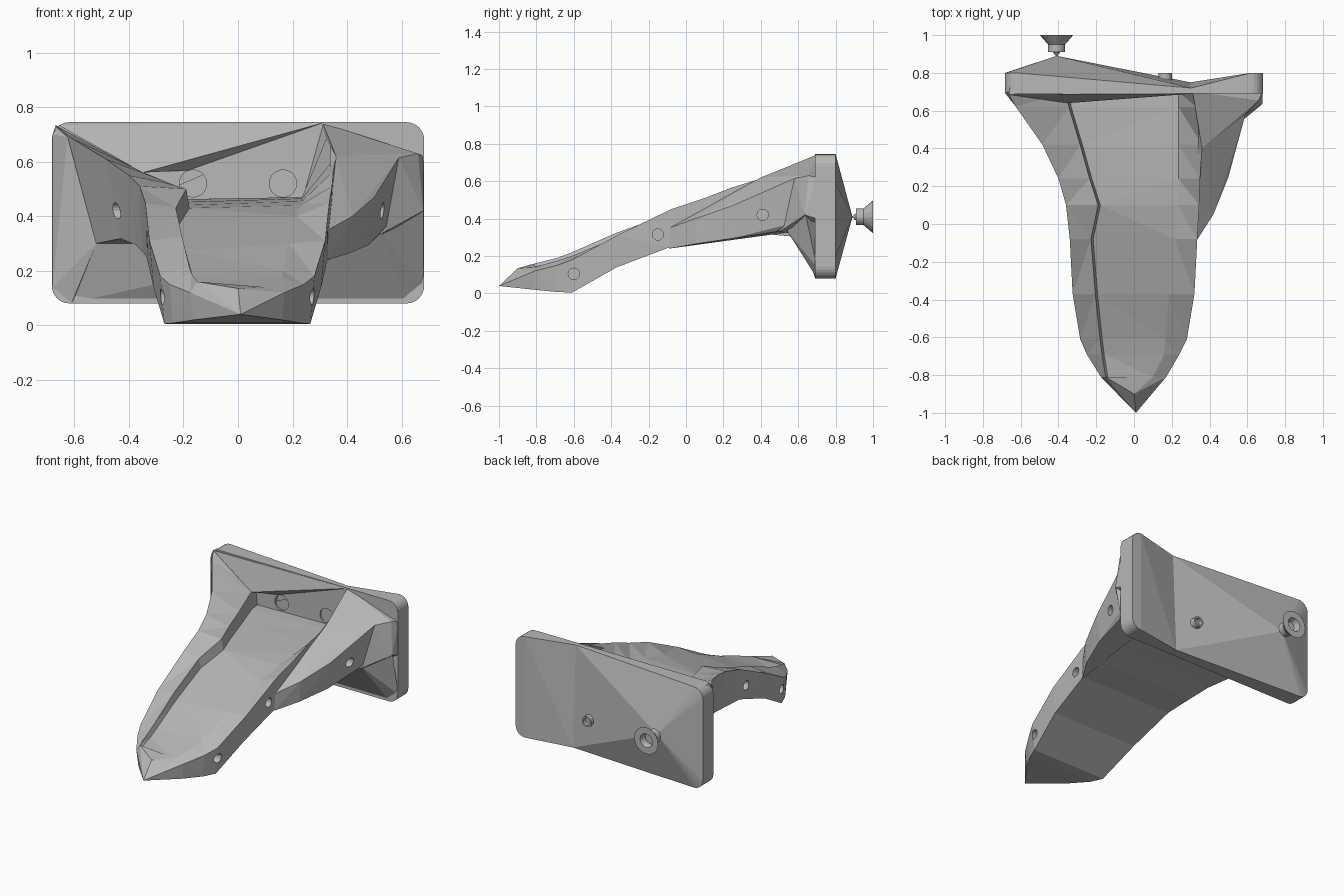
import bpy, bmesh, math

if "Cube" in bpy.data.objects:
    bpy.data.objects.remove(bpy.data.objects["Cube"])

grey = bpy.data.materials.new("plain grey")
grey.diffuse_color = (0.48, 0.48, 0.48, 1)
grey.use_nodes = True
grey.node_tree.nodes["Principled BSDF"].inputs["Base Color"].default_value = grey.diffuse_color


def finish(bm, name, triangulate=True):
    if triangulate:
        bmesh.ops.triangulate(bm, faces=bm.faces[:])
    bmesh.ops.recalc_face_normals(bm, faces=bm.faces[:])
    me = bpy.data.meshes.new(name)
    bm.to_mesh(me)
    bm.free()
    me.materials.append(grey)
    ob = bpy.data.objects.new(name, me)
    bpy.context.collection.objects.link(ob)
    return ob


def hull(name, pts):
    bm = bmesh.new()
    for p in pts:
        bm.verts.new(p)
    bmesh.ops.convex_hull(bm, input=bm.verts[:])
    loose = [v for v in bm.verts if not v.link_faces]
    bmesh.ops.delete(bm, geom=loose, context='VERTS')
    return finish(bm, name)


def lathe_y(name, x, z, profile, n=20):
    """Turned part along y; profile is a list of (radius, y)."""
    bm = bmesh.new()
    rings = [[bm.verts.new((x + r * math.cos(2 * math.pi * i / n), y,
                            z + r * math.sin(2 * math.pi * i / n)))
              for i in range(n)] for r, y in profile]
    for a, b in zip(rings, rings[1:]):
        for i in range(n):
            j = (i + 1) % n
            bm.faces.new((a[i], a[j], b[j], b[i]))
    bmesh.ops.remove_doubles(bm, verts=bm.verts[:], dist=1e-5)
    return finish(bm, name, False)


def cut(target, axis, centre, radius, depth):
    """Round hole drilled along x or y."""
    rot = (0, math.pi / 2, 0) if axis == 'x' else (math.pi / 2, 0, 0)
    bpy.ops.mesh.primitive_cylinder_add(vertices=20, radius=radius, depth=depth,
                                        location=centre, rotation=rot)
    c = bpy.context.object
    c.name = "hole_cutter"
    c.data.materials.append(grey)
    c.hide_render = True
    c.hide_viewport = True
    m = target.modifiers.new("hole", 'BOOLEAN')
    m.operation = 'DIFFERENCE'
    m.solver = 'EXACT'
    m.object = c


# Trough: y, left rim x z, left lip x z, left floor z, right floor x z, right rim x z, bottom x x z
sections = [
    (-.81, -.175, .12, -.15, .16, .145, .10, .14, .17, .12, -.16, .16, .02),
    (-.69, -.25, .15, -.17, .19, .16, .16, .175, .24, .15, -.24, .23, .008),
    (-.61, -.285, .18, -.18, .22, .185, .165, .20, .28, .18, -.27, .265, .005),
    (-.37, -.325, .31, -.205, .325, .275, .185, .30, .32, .31, -.31, .305, .14),
    (-.08, -.34, .45, -.228, .43, .37, .215, .40, .335, .45, -.335, .33, .25),
    (.10, -.36, .51, -.19, .50, .43, .23, .44, .345, .51, -.35, .34, .27),
    (.24, -.40, .55, -.235, .515, .44, .235, .455, .35, .565, -.375, .345, .295),
    (.42, -.485, .61, -.285, .535, .45, .235, .465, .36, .62, -.43, .35, .318),
    (.62, -.625, .695, -.345, .56, .46, .235, .47, .33, .70, -.52, .35, .30),
    (.70, -.67, .735, -.355, .565, .46, .235, .47, .31, .742, -.54, .35, .29),
]
bm = bmesh.new()
rings = []
for y, lx, lz, ix, iz, fz, frx, frz, rx, rz, bl, br, bz in sections:
    rings.append([bm.verts.new(p) for p in (
        (bl, y, bz), (lx, y, lz), (ix, y, iz), (ix + .012, y, fz),
        (frx, y, frz), (rx, y, rz), (br, y, bz))])
for a, b in zip(rings, rings[1:]):
    for i in range(7):
        j = (i + 1) % 7
        bm.faces.new((a[i], a[j], b[j], b[i]))
bm.faces.new(rings[0])
bm.faces.new(rings[-1])
trough = finish(bm, "trough_body")

# Pointed nose in front of the trough
hull("nose", [(.01, -1, .04), (0, -.9, .135), (-.175, -.81, .12), (.17, -.81, .12),
              (-.16, -.81, .02), (.16, -.81, .02), (-.15, -.81, .16), (.10, -.81, .14)])

# Flared panel on the right side, bending out to the plate
wing = hull("right_wing", [
    (.33, -.09, .35), (.33, -.09, .24), (.36, .40, .62), (.34, .57, .68), (.59, .58, .615),
    (.42, .05, .40), (.41, .05, .265), (.50, .25, .47), (.48, .25, .295),
    (.515, .48, .33), (.55, .55, .37), (.34, .5, .325), (.34, .57, .33)])
hull("wing_end", [
    (.36, .40, .62), (.34, .57, .68), (.59, .58, .615), (.55, .55, .37), (.34, .57, .33),
    (.515, .50, .33), (.31, .70, .742), (.66, .655, .63), (.68, .635, .42), (.68, .70, .62),
    (.68, .70, .40), (.34, .70, .30)])

# Sloped supports under the trough, left flank and thin web above it
hull("lower_brace", [(-.52, .62, .30), (.35, .62, .31), (.53, .54, .335), (-.61, .70, .082),
                     (.61, .70, .082), (-.68, .70, .14), (.68, .64, .42), (.68, .70, .14),
                     (-.52, .70, .35), (.60, .70, .42)])
hull("left_flank", [(-.52, .62, .30), (-.625, .62, .69), (-.68, .69, .14), (-.68, .69, .70),
                    (-.61, .69, .082), (-.50, .70, .30), (-.67, .70, .73)])
hull("upper_web", [(-.66, .685, .735), (.31, .69, .742), (-.35, .64, .56), (-.15, .70, .57),
                   (.31, .72, .742), (-.66, .72, .735)])

# Back plate: rounded rectangle with a raised peak and a shallow valley behind
r, seg = 0.065, 6
VALLEY = 0.30
outline = []
for cx, cz, a0 in ((.618, .68, 0), (-.618, .68, 90), (-.618, .145, 180), (.618, .145, 270)):
    for k in range(seg + 1):
        a = math.radians(a0 + 90 * k / seg)
        outline.append((cx + r * math.cos(a), .80, cz + r * math.sin(a)))
    if a0 == 0:
        top_i = len(outline)
        outline.append((VALLEY, .72, .745))
    if a0 == 180:
        low_i = len(outline)
        outline.append((VALLEY, .75, .08))
bm = bmesh.new()
back = [bm.verts.new(p) for p in outline]
front = [bm.verts.new((x, .69, z)) for x, y, z in outline]
peak = bm.verts.new((-.41, .89, .41))
n = len(back)
for i in range(n):
    j = (i + 1) % n
    bm.faces.new((front[i], front[j], back[j], back[i]))
for i in range(top_i, low_i):
    bm.faces.new((back[i], back[i + 1], peak))
bm.faces.new((back[low_i], back[top_i], peak))
bm.faces.new(back[low_i:] + back[:top_i + 1])
bm.faces.new(front)
plate = finish(bm, "back_plate")

# Round sockets in the back wall
for s in (-1, 1):
    cut(plate, 'y', (s * .165, .69, .52), .05, .05)

# Fixing holes along both sides
for y, z, x in ((-.60, .105, .28), (-.15, .315, .335)):
    for s in (-1, 1):
        cut(trough, 'x', (s * x, y, z), .03, .10)
cut(trough, 'x', (-.46, .41, .42), .03, .12)
cut(wing, 'x', (.53, .41, .42), .03, .12)

# Flanged screw and small peg behind the plate
lathe_y("rear_screw", -.41, .41, [
    (0, .885), (.02, .91), (.045, .91), (.045, .95), (.088, 1.0), (.045, 1.0), (.035, .96), (0, .96)])
lathe_y("rear_peg", .165, .305, [
    (0, .74), (.035, .74), (.035, .80), (.024, .80), (.024, .775), (0, .775)])
